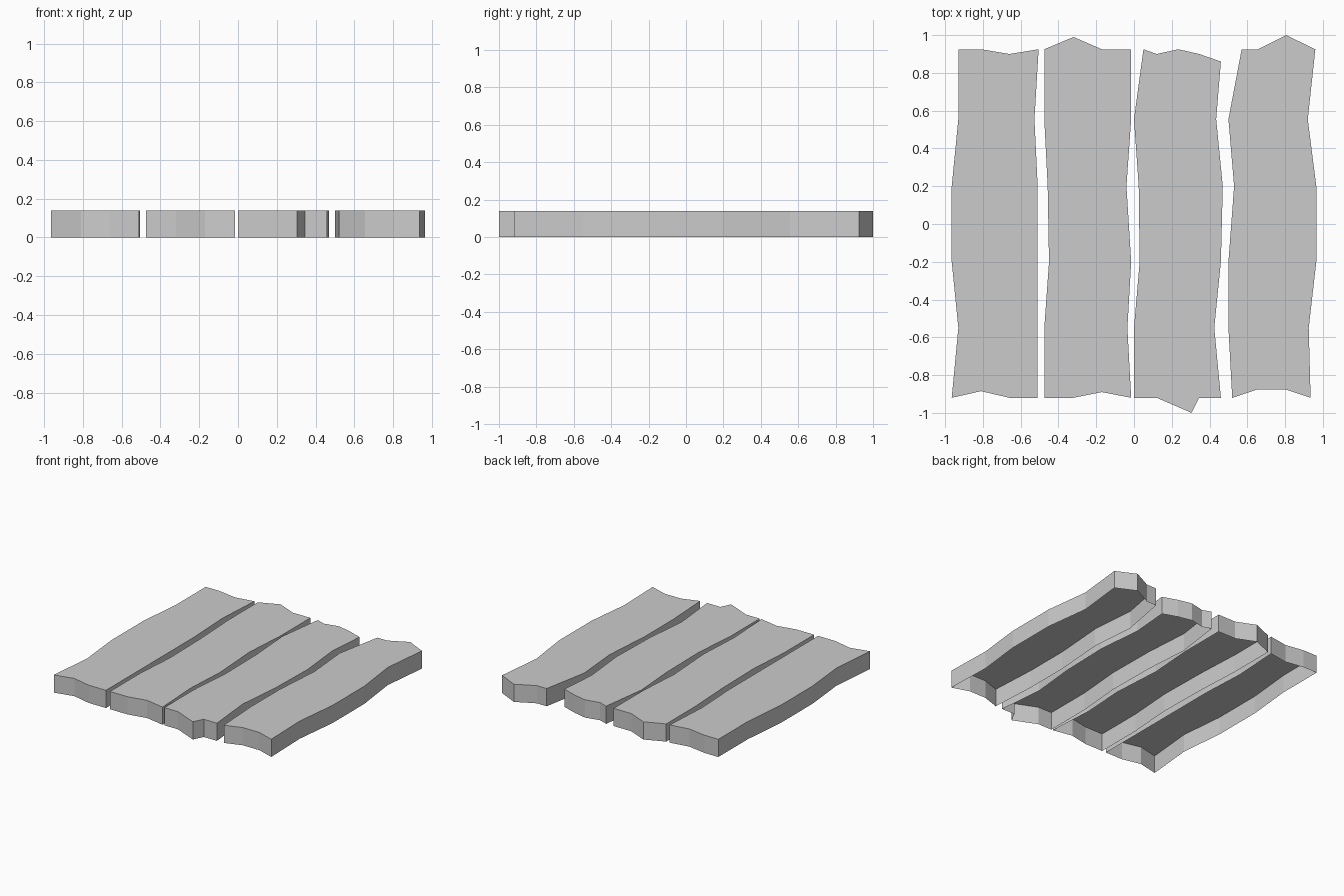
import bpy, bmesh

HEIGHT = 0.14
STATIONS = (-0.55, -0.20, 0.20, 0.555)  # y of the bends along each long edge

# Each plank: front end (left to right), right edge x, back end (right to left),
# left edge x. Edge x values follow STATIONS from front to back.
PLANKS = [
    ([(-.965, -.92), (-.81, -.885), (-.66, -.92), (-.51, -.92)],
     (-.51, -.51, -.51, -.527),
     [(-.505, .925), (-.66, .90), (-.81, .925), (-.93, .925)],
     (-.93, -.965, -.965, -.93)),
    ([(-.475, -.92), (-.32, -.92), (-.17, -.89), (-.015, -.92)],
     (-.035, -.015, -.04, -.015),
     [(-.015, .925), (-.17, .925), (-.32, .99), (-.475, .925)],
     (-.475, -.45, -.457, -.475)),
    ([(0, -.92), (.12, -.92), (.305, -1), (.345, -.92), (.46, -.92)],
     (.425, .46, .47, .435),
     [(.46, .86), (.345, .90), (.235, .925), (.12, .90), (.05, .925)],
     (0, .03, .025, 0)),
    ([(.52, -.92), (.655, -.875), (.80, -.875), (.935, -.92)],
     (.925, .965, .965, .92),
     [(.96, .925), (.805, 1), (.655, .925), (.57, .925)],
     (.50, .50, .53, .50)),
]


def make_plank(name, front, right, back, left):
    # counter-clockwise outline
    outline = front + list(zip(right, STATIONS)) + back
    outline += list(zip(left, STATIONS))[::-1]
    bm = bmesh.new()
    top = [bm.verts.new((x, y, HEIGHT)) for x, y in outline]
    low = [bm.verts.new((x, y, 0)) for x, y in outline]
    # top face and side walls; the underside is open
    bm.faces.new(top)
    n = len(outline)
    for i in range(n):
        j = (i + 1) % n
        bm.faces.new((low[i], low[j], top[j], top[i]))
    mesh = bpy.data.meshes.new(name)
    bm.to_mesh(mesh)
    bm.free()
    bpy.context.collection.objects.link(bpy.data.objects.new(name, mesh))


for k, plank in enumerate(PLANKS, 1):
    make_plank(f"floor_plank_{k}", *plank)
